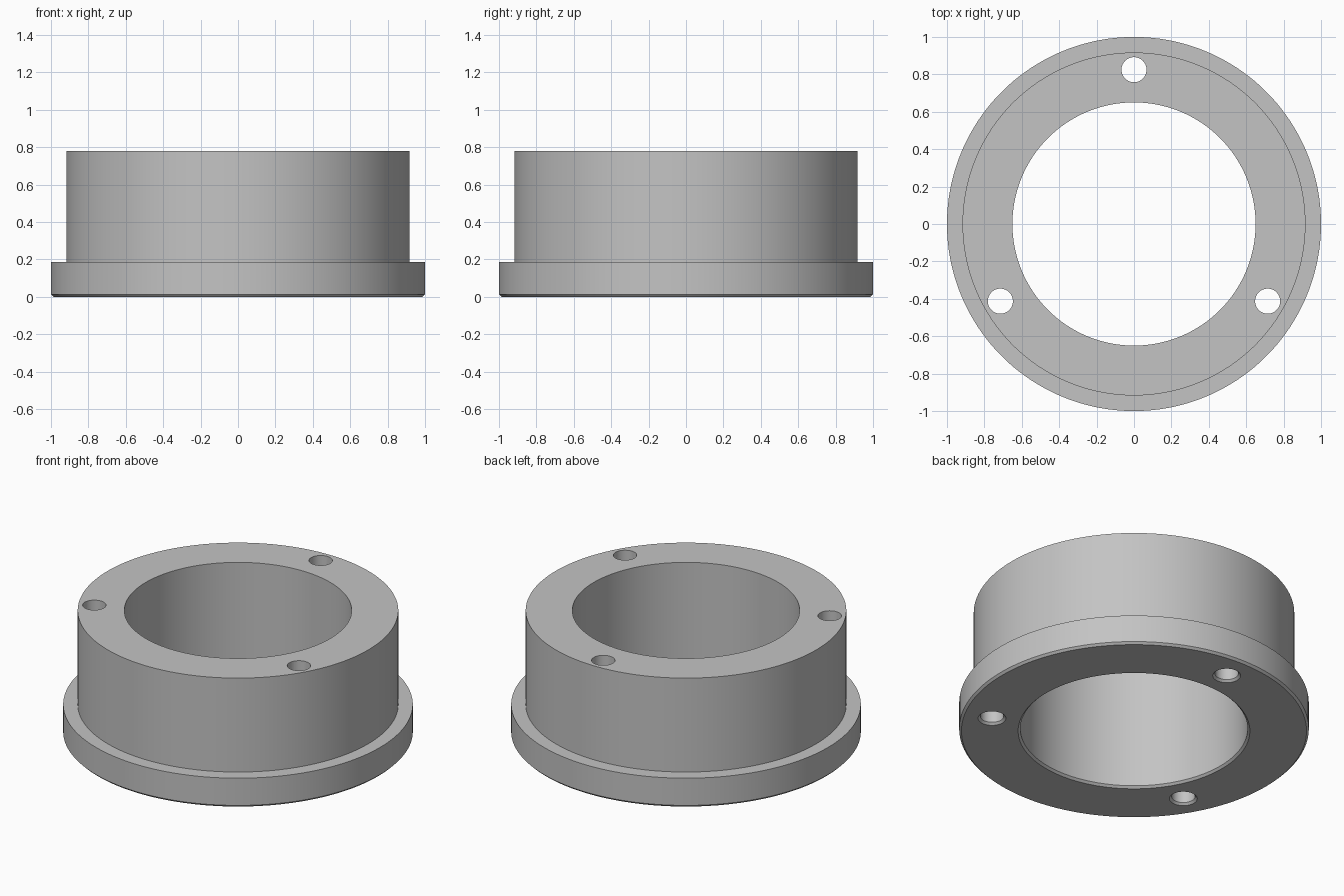
import bpy, bmesh
from math import pi, cos, sin, radians
from mathutils import Matrix, Vector

if "Cube" in bpy.data.objects:
    bpy.data.objects.remove(bpy.data.objects["Cube"], do_unlink=True)

# Single plain grey
grey = bpy.data.materials.new("plain_grey")
grey.use_nodes = True
colour = (0.55, 0.55, 0.55, 1)
grey.diffuse_color = colour
grey.node_tree.nodes["Principled BSDF"].inputs["Base Color"].default_value = colour


def lathe(bm, profile, segments, centre=(0, 0), closed=False):
    """Revolve (radius, z) points; open profiles get flat end caps."""
    rings = []
    for r, z in profile:
        ring = []
        for i in range(segments):
            a = 2 * pi * i / segments
            ring.append(bm.verts.new((centre[0] + r * cos(a), centre[1] + r * sin(a), z)))
        rings.append(ring)
    pairs = list(zip(rings, rings[1:]))
    if closed:
        pairs.append((rings[-1], rings[0]))
    else:
        bm.faces.new(rings[0])
        bm.faces.new(rings[-1])
    for low, high in pairs:
        for i in range(segments):
            j = (i + 1) % segments
            bm.faces.new((low[i], low[j], high[j], high[i]))


def make_object(name, bm):
    bmesh.ops.recalc_face_normals(bm, faces=bm.faces)
    mesh = bpy.data.meshes.new(name)
    bm.to_mesh(mesh)
    bm.free()
    mesh.materials.append(grey)
    obj = bpy.data.objects.new(name, mesh)
    bpy.context.collection.objects.link(obj)
    return obj


BORE, BODY, FLANGE = 0.65, 0.917, 1.0
STEP, TOP, CHAMFER = 0.185, 0.778, 0.013
HOLE, BOLT_CIRCLE = 0.067, 0.825

# Flanged ring with chamfered bottom edges
bm = bmesh.new()
lathe(bm, [(BORE + CHAMFER, 0), (FLANGE - CHAMFER, 0), (FLANGE, CHAMFER),
           (FLANGE, STEP), (BODY, STEP), (BODY, TOP), (BORE, TOP),
           (BORE, CHAMFER)], 180, closed=True)
ring = make_object("flanged_ring", bm)

# Three through holes, chamfered underneath
bm = bmesh.new()
for angle in (90, 210, 330):
    a = radians(angle)
    lathe(bm, [(HOLE + 2 * CHAMFER, -CHAMFER), (HOLE, CHAMFER), (HOLE, TOP + 0.1)],
          48, centre=(BOLT_CIRCLE * cos(a), BOLT_CIRCLE * sin(a)))
cutter = make_object("hole_cutter", bm)
cutter.hide_render = True

cut = ring.modifiers.new("bolt_holes", "BOOLEAN")
cut.operation = "DIFFERENCE"
cut.solver = "EXACT"
cut.object = cutter

bpy.ops.object.select_all(action="DESELECT")
ring.select_set(True)
bpy.context.view_layer.objects.active = ring
bpy.ops.object.modifier_apply(modifier=cut.name)
bpy.data.objects.remove(cutter, do_unlink=True)
bpy.ops.object.shade_smooth_by_angle(angle=radians(30))
